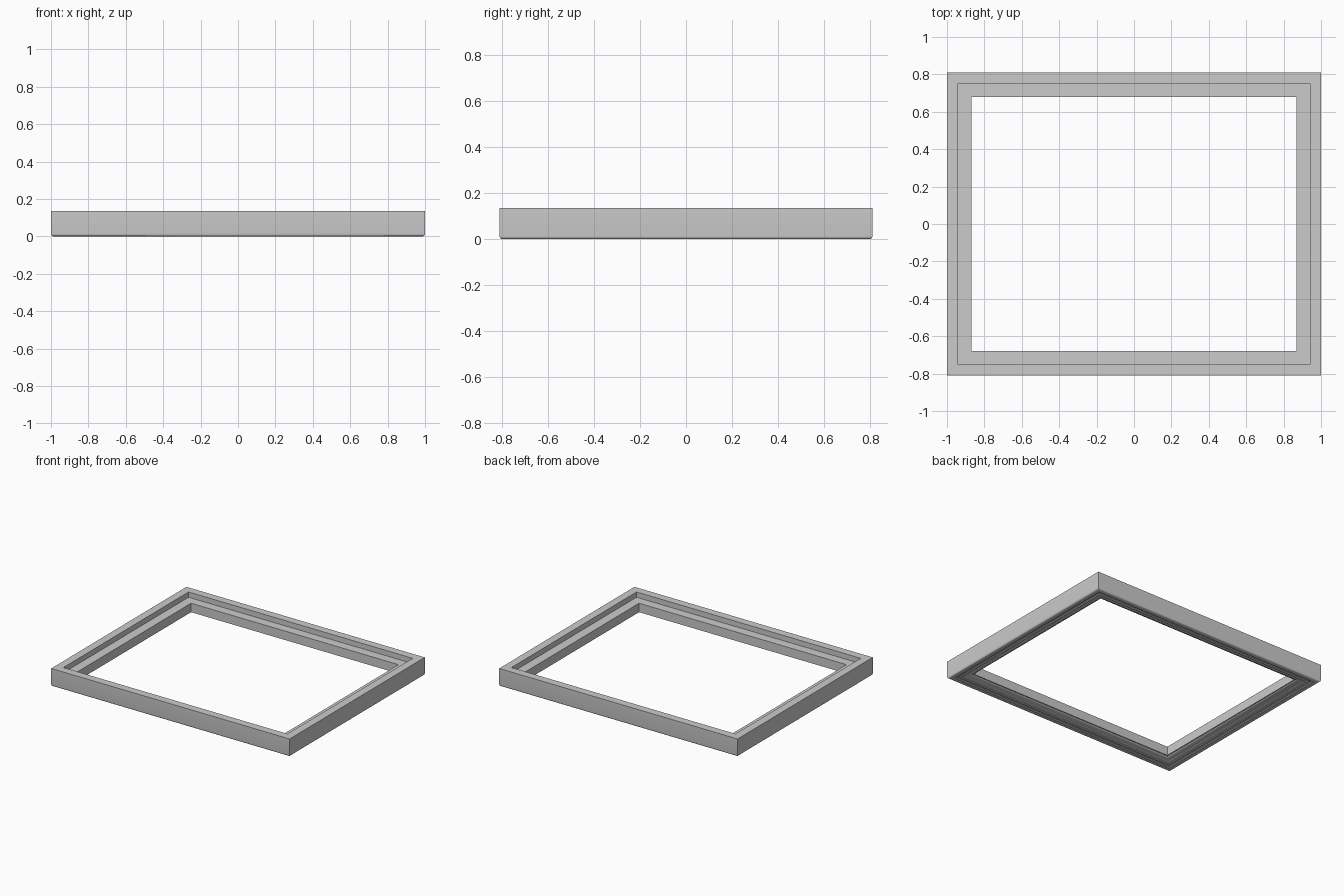
import bpy, bmesh, math

if "Cube" in bpy.data.objects:
    bpy.data.objects.remove(bpy.data.objects["Cube"])

HX, HY = 1.0, 0.81   # outer half sizes

# moulding cross-section: (inset from outer edge, height)
profile = [(0.0, 0.135)]
# rounded outer lower edge
R = 0.013
for i in range(6):
    a = math.radians(90 * i / 5)
    profile.append((R - R * math.cos(a), R - R * math.sin(a)))
# flat lip, small step, then a bead
profile += [(0.036, 0.0), (0.040, 0.004), (0.040, 0.010), (0.052, 0.010)]
for i in range(1, 7):
    a = math.radians(180 - 180 * i / 6)
    profile.append((0.064 + 0.012 * math.cos(a), 0.010 - 0.007 * math.sin(a)))
# cove rising to the sight edge
profile.append((0.080, 0.012))
for i in range(6):
    a = math.radians(90 * i / 5)
    profile.append((0.084 + 0.038 * math.sin(a), 0.027 - 0.013 * math.cos(a)))
# sight edge, inner wall, rabbet ledge, rabbet wall
profile += [(0.130, 0.027), (0.130, 0.095), (0.060, 0.095), (0.060, 0.135)]

# sweep the section around four mitred corners
bm = bmesh.new()
rings = []
for sx, sy in ((-1, -1), (1, -1), (1, 1), (-1, 1)):
    rings.append([bm.verts.new((sx * (HX - d), sy * (HY - d), z)) for d, z in profile])
n = len(profile)
for c in range(4):
    a, b = rings[c], rings[(c + 1) % 4]
    for i in range(n):
        j = (i + 1) % n
        bm.faces.new((a[i], a[j], b[j], b[i]))
bmesh.ops.recalc_face_normals(bm, faces=bm.faces)

mesh = bpy.data.meshes.new("picture_frame")
bm.to_mesh(mesh)
bm.free()
frame = bpy.data.objects.new("picture_frame", mesh)
bpy.context.collection.objects.link(frame)
bpy.context.view_layer.objects.active = frame
frame.select_set(True)
bpy.ops.object.shade_smooth_by_angle(angle=math.radians(32))
